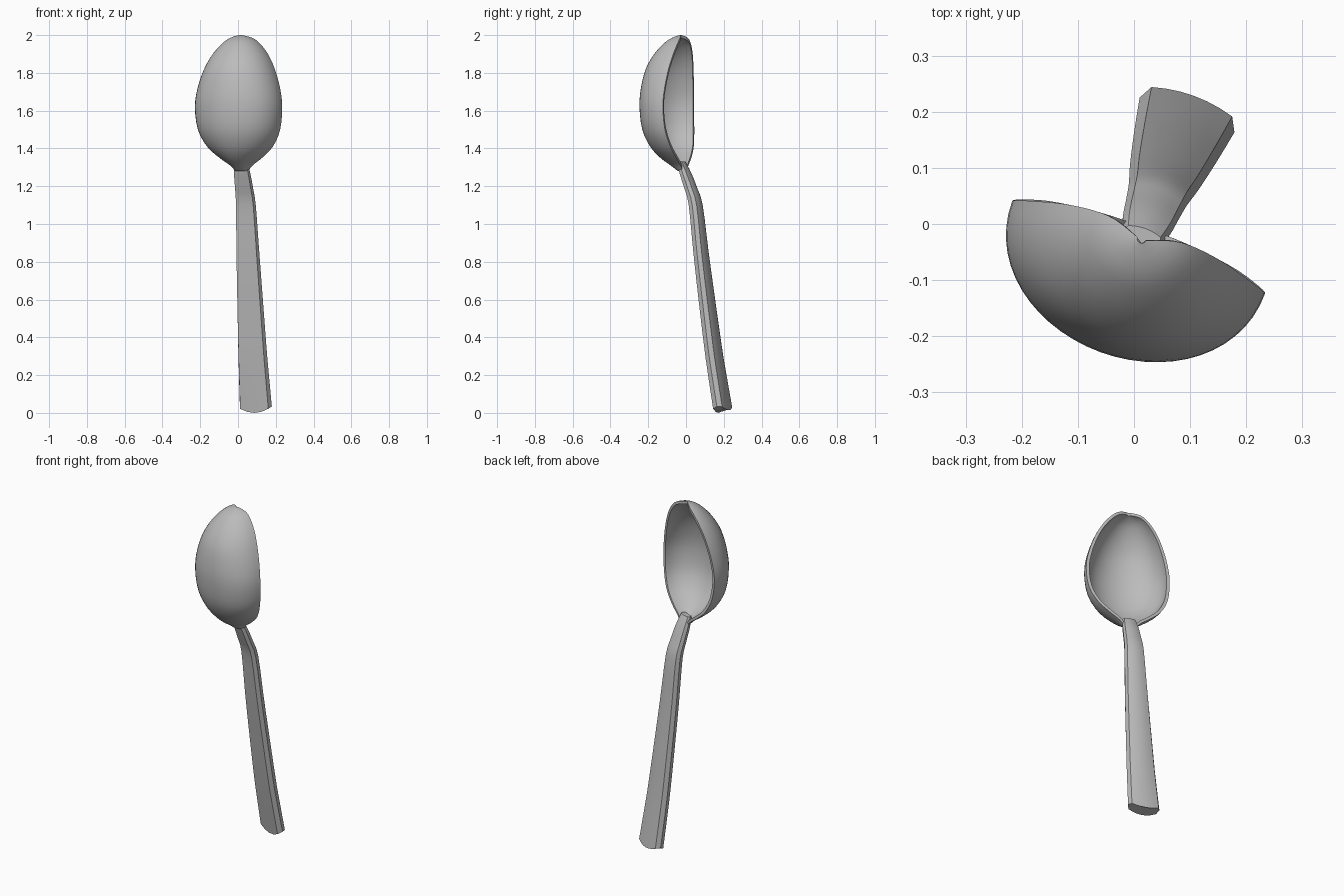
import bpy, bmesh, math
from mathutils import Matrix

if "Cube" in bpy.data.objects:
    bpy.data.objects.remove(bpy.data.objects["Cube"])

# Brushed grey metal
metal = bpy.data.materials.new("grey_metal")
metal.use_nodes = True
GREY = (0.5, 0.5, 0.5, 1)
metal.diffuse_color = GREY
metal.node_tree.nodes["Principled BSDF"].inputs["Base Color"].default_value = GREY

# The spoon is turned about the vertical axis, around its own centre line
TURN = Matrix.Rotation(math.radians(-20.1), 4, 'Z') @ Matrix.Translation((0.022, 0, 0))


def refine(keys, steps):
    """Smooth curve through key tuples (Catmull-Rom)."""
    pts = [keys[0]] + keys + [keys[-1]]
    out = []
    for i in range(1, len(pts) - 2):
        for s in range(steps):
            t = s / steps
            out.append([0.5 * (2 * b + (c - a) * t + (2 * a - 5 * b + 4 * c - d) * t ** 2
                               + (3 * b - a - 3 * c + d) * t ** 3)
                        for a, b, c, d in zip(*pts[i - 1:i + 3])])
    return out + [list(keys[-1])]


def loft(name, rings, angle):
    """Skin closed rings of points, cap both ends."""
    bm = bmesh.new()
    rows = [[bm.verts.new(p) for p in ring] for ring in rings]
    n = len(rows[0])
    for lo, hi in zip(rows, rows[1:]):
        for i in range(n):
            j = (i + 1) % n
            bm.faces.new((lo[i], lo[j], hi[j], hi[i]))
    bm.faces.new(rows[0])
    bm.faces.new(rows[-1])
    bmesh.ops.recalc_face_normals(bm, faces=bm.faces)
    bm.transform(TURN)
    mesh = bpy.data.meshes.new(name)
    bm.to_mesh(mesh)
    bm.free()
    mesh.materials.append(metal)
    obj = bpy.data.objects.new(name, mesh)
    bpy.context.collection.objects.link(obj)
    bpy.ops.object.select_all(action='DESELECT')
    obj.select_set(True)
    bpy.context.view_layer.objects.active = obj
    bpy.ops.object.shade_smooth_by_angle(angle=math.radians(angle))
    return obj


# Bowl: height, half width, depth, rim position
bowl_keys = [
    (1.28, 0.035, 0.035, 0.0), (1.31, 0.06, 0.075, 0.0), (1.35, 0.115, 0.125, -0.004),
    (1.41, 0.18, 0.167, -0.014), (1.5, 0.226, 0.193, -0.028), (1.62, 0.24, 0.2, -0.035),
    (1.72, 0.226, 0.199, -0.03), (1.82, 0.193, 0.186, -0.02), (1.9, 0.15, 0.152, -0.009),
    (1.96, 0.098, 0.104, -0.002), (1.987, 0.056, 0.06, -0.004), (2.0, 0.008, 0.008, -0.02)]
SEG = 28
MID = 1.64
rings = []
for z, a, b, rim in refine(bowl_keys, 3):
    arc = [math.pi * i / SEG for i in range(SEG + 1)]
    outer = [(a * math.cos(t), rim - b * math.sin(t) ** 0.95 if 0 < t < math.pi - 1e-6 else rim, z)
             for t in arc]
    zi = MID + (z - MID) * 0.955
    inner = [(x * 0.925, rim + (y - rim) * 0.915, zi) for x, y, _ in reversed(outer)]
    rings.append(outer + inner)
loft("bowl", rings, 40)

# Handle: height, half width, half thickness, centre position
handle_keys = [
    (1.33, 0.036, 0.012, -0.018), (1.27, 0.045, 0.019, 0.005), (1.19, 0.05, 0.021, 0.035),
    (1.1, 0.055, 0.022, 0.063), (0.85, 0.064, 0.023, 0.093), (0.6, 0.072, 0.024, 0.126),
    (0.3, 0.081, 0.025, 0.168), (0.0, 0.09, 0.025, 0.215)]
# Section: flat front, bevelled sides, gently rounded back
back = [(0.85 * c, 1 + 0.45 * (1 - c * c)) for c in (1, 0.67, 0.33, 0, -0.33, -0.67, -1)]
section = [(-0.88, -1), (-0.44, -1), (0, -1), (0.44, -1), (0.88, -1), (1, 0)] + back + [(-1, 0)]
rings = []
for z, w, t, centre in refine(handle_keys, 3):
    end = max(0, 1 - z / 0.3)    # rounded, slanted tip
    rings.append([(u * w, centre + v * t, z + end * (0.028 * u * u + 0.006 * (v + 1)))
                  for u, v in section])
loft("handle", rings, 25)
